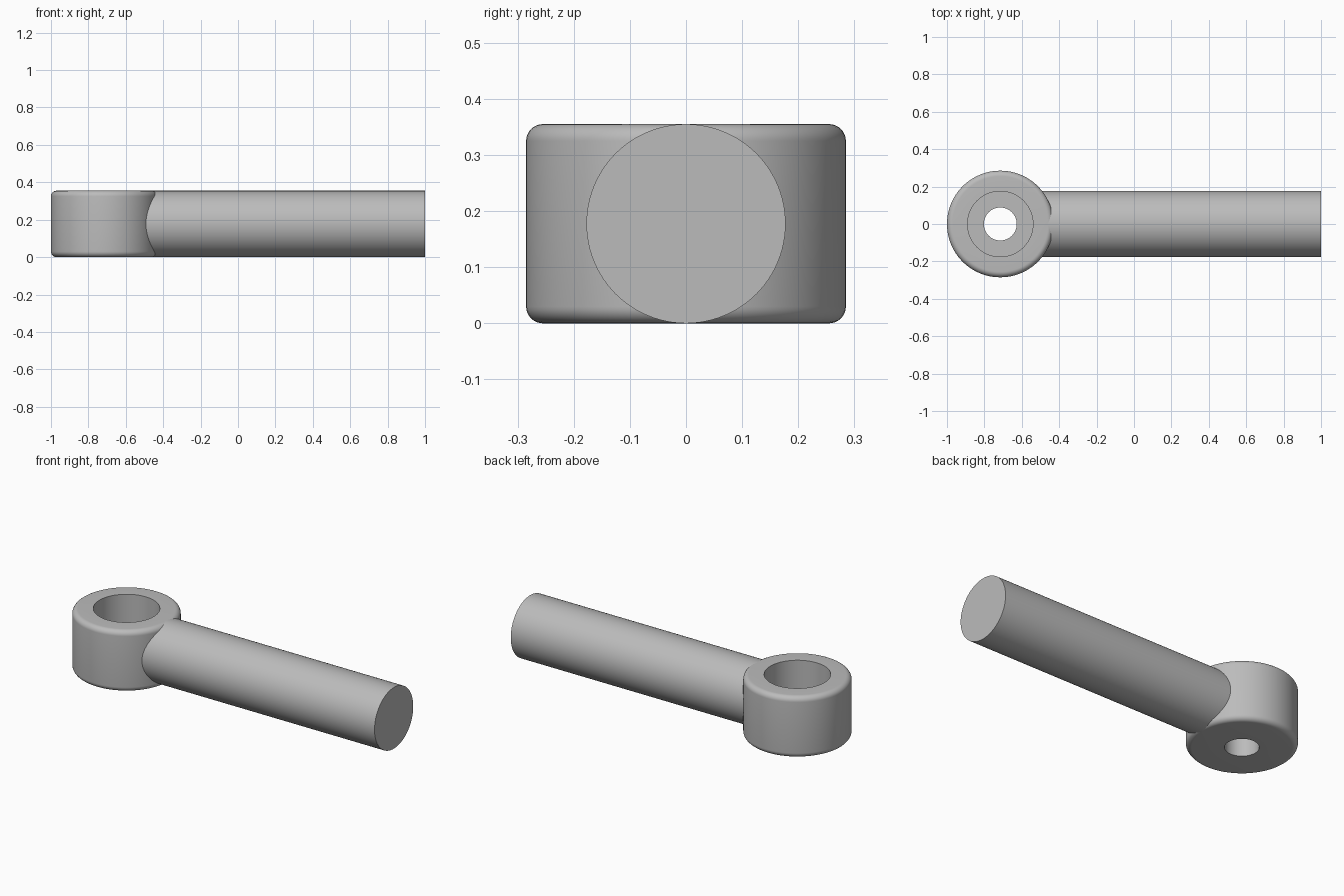
import bpy
import bmesh
from math import cos, sin, pi, radians
from mathutils import Vector

cube = bpy.data.objects.get("Cube")
if cube:
    bpy.data.objects.remove(cube, do_unlink=True)

STEEL = (0.5, 0.5, 0.5, 1)
HEIGHT = 0.355
HEAD_X, HEAD_R = -0.715, 0.285
BORE_R, BORE_DEPTH, HOLE_R = 0.175, 0.2, 0.088
FILLET = 0.03

steel = bpy.data.materials.new("plain grey steel")
steel.use_nodes = True
steel.diffuse_color = STEEL
steel.node_tree.nodes["Principled BSDF"].inputs["Base Color"].default_value = STEEL


def lathe(name, profile, closed, segments=96):
    """Revolve a (radius, height) profile around z."""
    bm = bmesh.new()
    verts = [bm.verts.new((r, 0, z)) for r, z in profile]
    edges = [bm.edges.new(pair) for pair in zip(verts, verts[1:])]
    if closed:
        edges.append(bm.edges.new((verts[-1], verts[0])))
    bmesh.ops.spin(bm, geom=verts + edges, cent=(0, 0, 0), axis=(0, 0, 1),
                   angle=2 * pi, steps=segments, use_merge=False)
    bmesh.ops.remove_doubles(bm, verts=bm.verts, dist=1e-5)
    bmesh.ops.recalc_face_normals(bm, faces=bm.faces)
    mesh = bpy.data.meshes.new(name)
    bm.to_mesh(mesh)
    bm.free()
    obj = bpy.data.objects.new(name, mesh)
    bpy.context.collection.objects.link(obj)
    return obj


def finish(obj):
    obj.data.materials.append(steel)
    bpy.ops.object.select_all(action="DESELECT")
    obj.select_set(True)
    bpy.context.view_layer.objects.active = obj
    bpy.ops.object.shade_smooth_by_angle(angle=radians(30))


def fillet(z, start, steps=8):
    """Quarter-round points at the rim of the head."""
    angles = [start + i / steps * pi / 2 for i in range(steps + 1)]
    return [(HEAD_R - FILLET + FILLET * cos(a), z + FILLET * sin(a)) for a in angles]


# Eye head: rounded rims, wide counterbore above a narrow through hole
floor = HEIGHT - BORE_DEPTH
profile = [(HOLE_R, 0)]
profile += fillet(FILLET, -pi / 2)
profile += fillet(HEIGHT - FILLET, 0)
profile += [(BORE_R, HEIGHT), (BORE_R, floor), (HOLE_R, floor)]
head = lathe("eye_head", profile, closed=True)
head.location.x = HEAD_X
finish(head)

# Round shaft, its inner end buried in the wall of the head
START, END = -0.51, 1.0
bpy.ops.mesh.primitive_cylinder_add(
    vertices=96, radius=HEIGHT / 2, depth=END - START,
    location=((START + END) / 2, 0, HEIGHT / 2), rotation=(0, pi / 2, 0))
shaft = bpy.context.object
shaft.name = "shaft"
finish(shaft)
